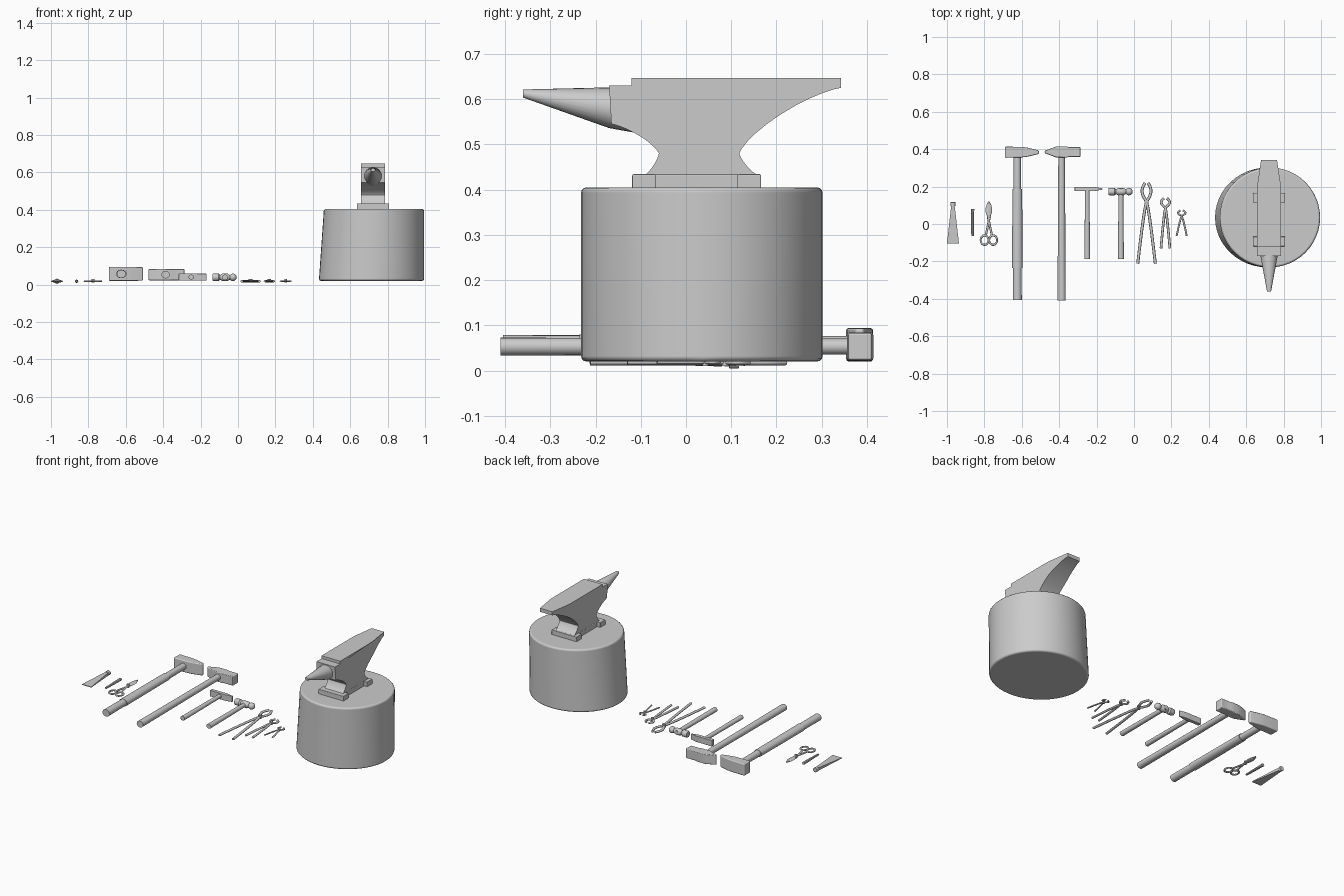
import bpy, bmesh, math

cube = bpy.data.objects.get("Cube")
if cube:
    bpy.data.objects.remove(cube, do_unlink=True)

shade = (0.6, 0.6, 0.6, 1)
grey = bpy.data.materials.new("plain grey")
grey.use_nodes = True
grey.diffuse_color = shade
grey.node_tree.nodes["Principled BSDF"].inputs["Base Color"].default_value = shade


def finish(name, bm, bevel=0):
    """Turn a bmesh into a shaded, coloured object with optional soft edges."""
    bmesh.ops.recalc_face_normals(bm, faces=bm.faces)
    mesh = bpy.data.meshes.new(name)
    bm.to_mesh(mesh)
    bm.free()
    mesh.materials.append(grey)
    ob = bpy.data.objects.new(name, mesh)
    bpy.context.collection.objects.link(ob)
    bpy.ops.object.select_all(action="DESELECT")
    ob.select_set(True)
    bpy.context.view_layer.objects.active = ob
    bpy.ops.object.shade_smooth_by_angle(angle=math.radians(35))
    if bevel:
        modifier = ob.modifiers.new("soft edges", "BEVEL")
        modifier.width = bevel
        modifier.segments = 3
        modifier.harden_normals = True


def loft(name, axis, centre, sections, sides=20, bevel=0, lean=(0, 0)):
    """Skin sections (distance, half width, half height) along an axis."""
    bm = bmesh.new()
    square = sides == 4
    phase = math.pi / 4 if square else 0
    grow = math.sqrt(2) if square else 1
    rings = []
    for along, width, height in sections:
        ring = []
        for i in range(sides):
            angle = math.tau * i / sides + phase
            u = centre[0] + lean[0] * along + width * grow * math.cos(angle)
            v = centre[1] + lean[1] * along + height * grow * math.sin(angle)
            place = {"x": (along, u, v), "y": (u, along, v), "z": (u, v, along)}
            ring.append(bm.verts.new(place[axis]))
        rings.append(ring)
    for lower, upper in zip(rings, rings[1:]):
        for i in range(sides):
            j = (i + 1) % sides
            bm.faces.new((lower[i], lower[j], upper[j], upper[i]))
    bm.faces.new(rings[0])
    bm.faces.new(rings[-1])
    finish(name, bm, bevel)


def rod(name, points, radius):
    """Bent round bar lying flat, slightly squashed in height."""
    data = bpy.data.curves.new(name, "CURVE")
    data.dimensions = "3D"
    data.bevel_depth = radius
    data.bevel_resolution = 2
    data.use_fill_caps = True
    line = data.splines.new("POLY")
    line.points.add(len(points) - 1)
    for point, (x, y) in zip(line.points, points):
        point.co = (x, y, 0, 1)
    data.materials.append(grey)
    ob = bpy.data.objects.new(name, data)
    ob.location.z = tool_z
    ob.scale.z = 0.8
    bpy.context.collection.objects.link(ob)


def pin(name, x, y, radius):
    loft(name, "z", (x, y), [(z, radius, radius) for z in (0.01, 0.03)])


def hammer(name, x, y, z, end, grip, head, bevel, sides=4):
    """Handle along y, with a head lofted along x from offsets to the handle."""
    top = y + head[1][1]
    loft(name + "_handle", "y", (x, z),
         [(top, grip * 0.8, grip * 0.8), (y, grip * 0.8, grip * 0.8), (end, grip, grip * 0.9)])
    loft(name + "_head", "x", (y, z), [(x + offset, w, h) for offset, w, h in head],
         sides, bevel)


def tongs(name, x, y, jaw, belly, end, spread, radius):
    """Two crossing arms: curved jaws above the pin, bowed reins below."""
    steps = [i / 8 for i in range(9)]
    for side, s in (("left", 1), ("right", -1)):
        jaws = [(x + s * belly * math.sin(2.8 * t), y + jaw * t) for t in reversed(steps)]
        reins = [(x - s * spread * t ** 0.8, y + (end - y) * t) for t in steps[1:]]
        rod(f"{name}_{side}", jaws + reins, radius)
    pin(name + "_pin", x, y, radius * 1.3)


def bend(y, z, dy, dz):
    """Hollow curve that leaves the waist upright and flattens outwards."""
    turns = [math.pi / 2 * i / 10 for i in range(11)]
    return [(y + dy * (1 - max(0, math.cos(a)) ** 1.5), z + dz * math.sin(a) ** 1.5)
            for a in turns]


def box(name, x, y, z, size):
    bm = bmesh.new()
    bmesh.ops.create_cube(bm, size=1)
    bmesh.ops.scale(bm, vec=size, verts=bm.verts)
    bmesh.ops.translate(bm, vec=(x, y, z), verts=bm.verts)
    finish(name, bm, 0.003)


# Wooden stump, narrowing and leaning a little towards the top
levels = [0.02 + 0.385 * i / 8 for i in range(9)]
loft("stump", "z", (0.713, 0.035),
     [(z, 0.282 - z * 0.035, 0.267) for z in levels], 48, 0.012, (0.035, 0))

# Anvil body: side outline with hollow waist, heel narrowing to the back
anvil_x = 0.722
top_z = 0.647
outline = [(-0.12, top_z), (-0.12, 0.63), (-0.17, 0.63)]
outline += reversed(bend(-0.06, 0.48, -0.105, 0.065))
outline += bend(-0.06, 0.48, -0.035, -0.05)
outline += reversed(bend(0.118, 0.48, 0.045, -0.05))
outline += bend(0.118, 0.48, 0.225, 0.145)
outline += [(0.343, top_z), (0.2, top_z)]
bm = bmesh.new()
sheet = bm.faces.new([bm.verts.new((-1, y, z)) for y, z in outline])
grown = bmesh.ops.extrude_face_region(bm, geom=[sheet])["geom"]
for vert in grown:
    if isinstance(vert, bmesh.types.BMVert):
        vert.co.x = 1
for vert in bm.verts:
    vert.co.x = anvil_x + vert.co.x * (0.064 - 0.15 * max(0, vert.co.y - 0.2))
bmesh.ops.remove_doubles(bm, verts=bm.verts, dist=0.0001)
finish("anvil_body", bm)

# Foot with a wide bar at each end
box("anvil_foot", anvil_x, 0.02, 0.418, (0.13, 0.25, 0.032))
for name, y in (("front", -0.093), ("back", 0.14)):
    box(f"anvil_foot_{name}", anvil_x, y, 0.418, (0.172, 0.052, 0.032))

# Horn
loft("anvil_horn", "y", (anvil_x, 0.553),
     [(-0.1, 0.046, 0.046), (-0.17, 0.046, 0.045), (-0.36, 0.011, 0.009)], 24, 0, (0, -0.165))

# Flared chisel with a round head
tool_z = 0.018
chisel_x = -0.968
loft("chisel_blade", "y", (chisel_x, tool_z),
     [(0.1, 0.009, 0.009), (-0.103, 0.032, 0.002)], 4)
loft("chisel_head", "y", (chisel_x, tool_z), [(y, 0.014, 0.014) for y in (0.095, 0.117)], 16, 0.003)

# Punch
loft("punch", "y", (-0.863, tool_z), [(0.08, 0.009, 0.009), (-0.065, 0.007, 0.005)], 8)

# Snips: leaf blades, arms and finger rings
snip_x = -0.776
leaf = [i / 8 for i in range(9)]
loft("snip_blades", "y", (snip_x, tool_z),
     [(0.03 + 0.09 * t, 0.004 + 0.014 * math.sin(math.pi * t), 0.005) for t in leaf], 8)
pin("snip_pin", snip_x, 0.03, 0.008)
for side, s in (("left", 1), ("right", -1)):
    rod(f"snip_arm_{side}", [(snip_x - s * 0.005, 0.04), (snip_x + s * 0.016, -0.06)], 0.006)
    bpy.ops.mesh.primitive_torus_add(
        major_segments=24, minor_segments=8, major_radius=0.021, minor_radius=0.005,
        location=(snip_x + s * 0.023, -0.086, tool_z))
    ring = bpy.context.object
    ring.name = f"snip_ring_{side}"
    ring.scale.y = 1.2
    ring.data.materials.append(grey)
    bpy.ops.object.shade_smooth()

# Sledge hammer with a thicker sleeve around its handle
sledge_x = -0.624
hammer("sledge", sledge_x, 0.384, 0.057, -0.405, 0.024,
       [(-0.067, 0.03, 0.037), (0.025, 0.028, 0.037), (0.055, 0.024, 0.037),
        (0.116, 0.009, 0.036)], 0.006)
loft("sledge_sleeve", "y", (sledge_x, 0.057), [(0.187, 0.026, 0.022), (-0.235, 0.028, 0.023)])

# Wedge hammer with a long plain handle
hammer("wedge_hammer", -0.387, 0.385, 0.053, -0.41, 0.022,
       [(-0.091, 0.006, 0.03), (-0.03, 0.029, 0.031), (0.03, 0.029, 0.031),
        (0.038, 0.026, 0.03), (0.101, 0.026, 0.03)], 0.005)

# Small peen hammer
hammer("peen_hammer", -0.25, 0.187, 0.04, -0.187, 0.015,
       [(-0.067, 0.011, 0.019), (0.04, 0.011, 0.019), (0.082, 0.003, 0.018)], 0.002)

# Ball hammer: round face, waisted eye and ball
ball = [(0.043 - 0.02 * math.cos(a / 3), *[0.02 * math.sin(a / 3)] * 2) for a in range(2, 10)]
face = [(-0.066, 0.018, 0.018), (-0.06, 0.02, 0.02), (-0.034, 0.02, 0.02)]
eye = [(-0.026, 0.013, 0.013), (-0.014, 0.02, 0.02), (0.014, 0.02, 0.02)]
hammer("ball_hammer", -0.07, 0.173, 0.039, -0.187, 0.016, face + eye + ball, 0, 20)

# Long tongs, pincers and small nippers
tongs("tongs", 0.067, 0.12, 0.1, 0.024, -0.212, 0.047, 0.008)
tongs("pincers", 0.168, 0.088, 0.05, 0.023, -0.13, 0.024, 0.007)
tongs("nippers", 0.255, 0.043, 0.03, 0.02, -0.064, 0.027, 0.005)
